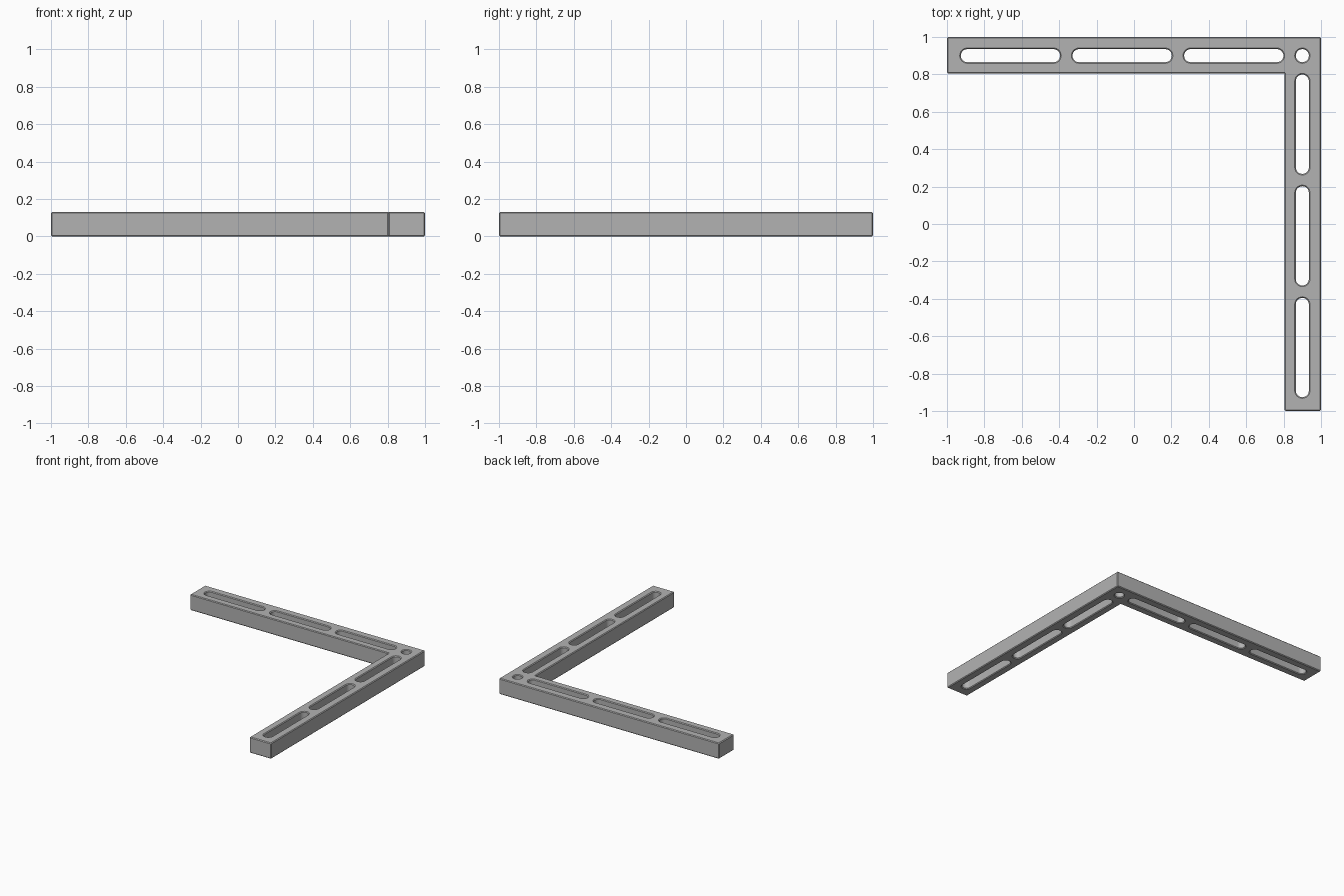
import bpy, bmesh, math

cube = bpy.data.objects.get("Cube")
if cube:
    bpy.data.objects.remove(cube, do_unlink=True)

HEIGHT = 0.13
INNER = 0.805        # inner edge of both arms
MID = 0.9            # centre line of both arms
RADIUS = 0.035
CHAMFER = 0.006

grey = bpy.data.materials.new("plain grey")
grey.use_nodes = True
colour = (0.45, 0.45, 0.45, 1)
grey.diffuse_color = colour
grey.node_tree.nodes["Principled BSDF"].inputs["Base Color"].default_value = colour


def prism(name, outline, low, high):
    """Extrude a flat outline from low to high."""
    bm = bmesh.new()
    face = bm.faces.new([bm.verts.new((x, y, low)) for x, y in outline])
    up = bmesh.ops.extrude_face_region(bm, geom=[face])["geom"]
    bmesh.ops.translate(bm, vec=(0, 0, high - low),
                        verts=[v for v in up if isinstance(v, bmesh.types.BMVert)])
    bmesh.ops.recalc_face_normals(bm, faces=bm.faces)
    mesh = bpy.data.meshes.new(name)
    bm.to_mesh(mesh)
    bm.free()
    mesh.materials.append(grey)
    obj = bpy.data.objects.new(name, mesh)
    bpy.context.collection.objects.link(obj)
    return obj


def slot(start, end, steps=12):
    """Outline of a round-ended slot along x on the arm's centre line."""
    points = []
    for cx, turn in ((end - RADIUS, -0.5), (start + RADIUS, 0.5)):
        for i in range(steps + 1):
            a = math.pi * (turn + i / steps)
            points.append((cx + RADIUS * math.cos(a), MID + RADIUS * math.sin(a)))
    return points


# L-shaped bar
bracket = prism("corner_bracket", [(-1, INNER), (INNER, INNER), (INNER, -1),
                                   (1, -1), (1, 1), (-1, 1)], 0, HEIGHT)

# Corner hole and three slots in each arm
hole = [(MID + RADIUS * math.cos(i * math.tau / 24),
         MID + RADIUS * math.sin(i * math.tau / 24)) for i in range(24)]
outlines = [hole]
for i in range(3):
    start = -0.926 + 0.597 * i
    along_x = slot(start, start + 0.531)
    outlines += [along_x, [(y, x) for x, y in along_x]]

cutters = []
for i, outline in enumerate(outlines):
    cutter = prism(f"slot_cutter_{i}", outline, -0.1, HEIGHT + 0.1)
    cutter.hide_render = True
    cutters.append(cutter)
    cut = bracket.modifiers.new("cut", "BOOLEAN")
    cut.object, cut.operation, cut.solver = cutter, "DIFFERENCE", "EXACT"

# Fine chamfer on every sharp edge
bevel = bracket.modifiers.new("chamfer", "BEVEL")
bevel.width = CHAMFER
bevel.segments = 1
bevel.limit_method = "ANGLE"
bevel.angle_limit = math.radians(40)

bpy.ops.object.select_all(action="DESELECT")
bpy.context.view_layer.objects.active = bracket
bracket.select_set(True)
for modifier in list(bracket.modifiers):
    bpy.ops.object.modifier_apply(modifier=modifier.name)
for cutter in cutters:
    bpy.data.objects.remove(cutter, do_unlink=True)
bpy.ops.object.shade_smooth_by_angle(angle=math.radians(30))
